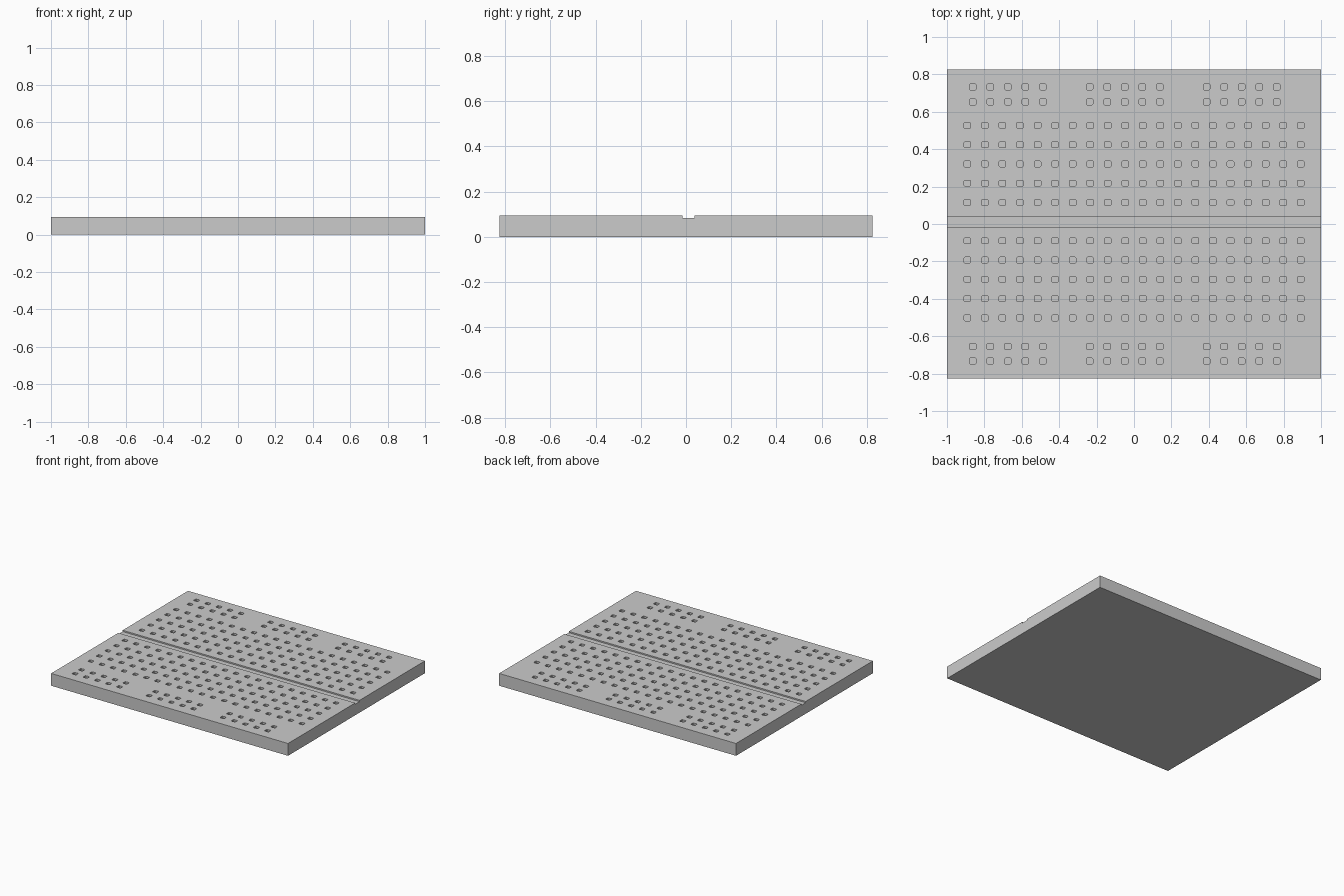
import bpy, bmesh

if "Cube" in bpy.data.objects:
    bpy.data.objects.remove(bpy.data.objects["Cube"])

TOP = 0.094
HOLE_DEPTH = 0.015
PITCH = 0.0938


def new_object(name, bm):
    bmesh.ops.recalc_face_normals(bm, faces=bm.faces)
    mesh = bpy.data.meshes.new(name)
    bm.to_mesh(mesh)
    bm.free()
    obj = bpy.data.objects.new(name, mesh)
    bpy.context.collection.objects.link(obj)
    return obj


def prism(bm, points, offset):
    face = bm.faces.new([bm.verts.new(p) for p in points])
    ext = bmesh.ops.extrude_face_region(bm, geom=[face])
    moved = [g for g in ext["geom"] if isinstance(g, bmesh.types.BMVert)]
    bmesh.ops.translate(bm, verts=moved, vec=offset)


# Slab with the shallow centre channel, extruded along x
bm = bmesh.new()
profile = [(-0.825, 0), (0.825, 0), (0.825, TOP), (0.037, TOP),
           (0.037, TOP - 0.01), (-0.015, TOP - 0.01), (-0.015, TOP), (-0.825, TOP)]
prism(bm, [(-1, y, z) for y, z in profile], (2, 0, 0))
board = new_object("board", bm)

# Positions of the pin sockets: main field, then the grouped rails
sockets = []
for first_y in (0.115, -0.502):
    for row in range(5):
        sockets += [(-0.891 + c * PITCH, first_y + row * 0.103) for c in range(20)]
for y in (0.733, 0.653, -0.655, -0.733):
    for first_x in (-0.862, -0.237, 0.388):
        sockets += [(first_x + c * PITCH, y) for c in range(5)]

# Square socket cutters with softened corners
bm = bmesh.new()
a, b, c = 0.0175, 0.0155, 0.004
outline = [(-a + c, -b), (a - c, -b), (a, -b + c), (a, b - c),
           (a - c, b), (-a + c, b), (-a, b - c), (-a, -b + c)]
for x, y in sockets:
    prism(bm, [(x + u, y + v, TOP - HOLE_DEPTH) for u, v in outline], (0, 0, 0.05))
cutter = new_object("socket_cutter", bm)
cutter.hide_render = True

# Cut the sockets into the board
mod = board.modifiers.new("sockets", "BOOLEAN")
mod.operation = "DIFFERENCE"
mod.solver = "EXACT"
mod.object = cutter
bpy.context.view_layer.objects.active = board
bpy.ops.object.modifier_apply(modifier=mod.name)
bpy.data.objects.remove(cutter, do_unlink=True)
